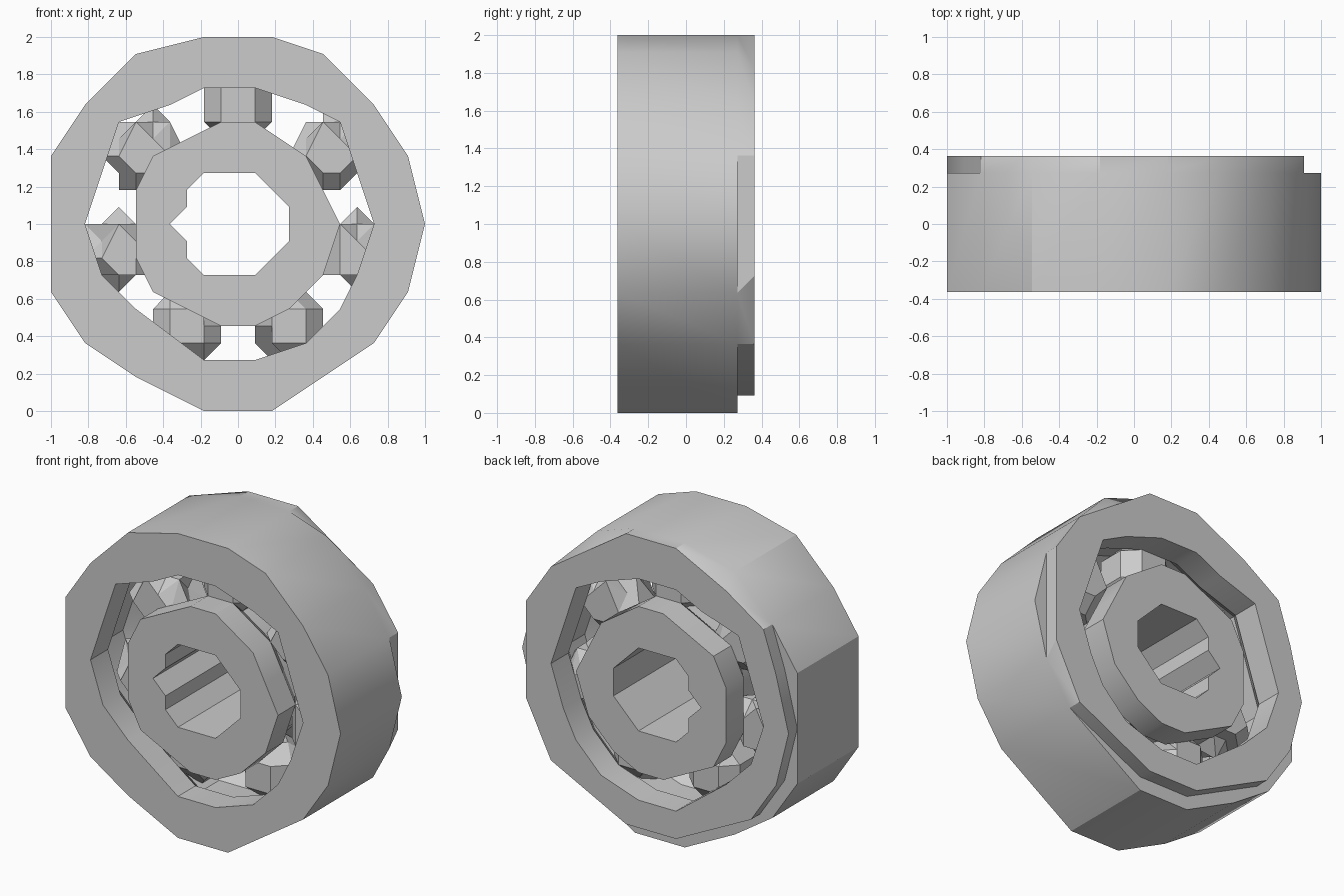
import bpy, bmesh, math
from mathutils import Vector

if "Cube" in bpy.data.objects:
    bpy.data.objects.remove(bpy.data.objects["Cube"], do_unlink=True)

GRID = 1 / 11          # all coordinates below are whole grid steps
HALF = 4               # half the bearing width

steel = bpy.data.materials.new("grey_steel")
steel.use_nodes = True
colour = (0.6, 0.6, 0.6, 1)
steel.diffuse_color = colour
steel.node_tree.nodes["Principled BSDF"].inputs["Base Color"].default_value = colour


def finish(name, bm, smooth):
    """Weld, scale from grid steps to units and link the part."""
    bmesh.ops.remove_doubles(bm, verts=bm.verts, dist=0.01)
    bmesh.ops.recalc_face_normals(bm, faces=bm.faces)
    for v in bm.verts:
        v.co = (v.co + Vector((0, 0, 11))) * GRID
    mesh = bpy.data.meshes.new(name)
    bm.to_mesh(mesh)
    bm.free()
    mesh.materials.append(steel)
    obj = bpy.data.objects.new(name, mesh)
    bpy.context.collection.objects.link(obj)
    if smooth:
        bpy.ops.object.select_all(action='DESELECT')
        obj.select_set(True)
        bpy.context.view_layer.objects.active = obj
        bpy.ops.object.shade_smooth_by_angle(angle=math.radians(30))


def wall(bm, sections):
    """Loft a tube through (y, outline) sections, return its end loops."""
    loops = [[bm.verts.new((x, y, z)) for x, z in pts] for y, pts in sections]
    for a, b in zip(loops, loops[1:]):
        for i in range(len(a)):
            j = (i + 1) % len(a)
            bm.faces.new((a[i], a[j], b[j], b[i]))
    return loops[0], loops[-1]


def ring(name, outside, inside):
    """Two tubes joined by flat end faces."""
    bm = bmesh.new()
    ends = zip(wall(bm, outside), wall(bm, inside))
    for (outer, inner), side in zip(ends, (-1, 1)):
        edges = [bm.edges.get((l[i - 1], l[i])) for l in (outer, inner) for i in range(len(l))]
        bmesh.ops.triangle_fill(bm, edges=edges, use_beauty=True, normal=(0, side, 0))
    finish(name, bm, True)


def grooved(pts, factor):
    """Race wall whose middle is scaled to hold the balls."""
    mid = [(x * factor, z * factor) for x, z in pts]
    return [(-HALF, pts), (-2, pts), (-1, mid), (1, mid), (2, pts), (HALF, pts)]


# Outer ring: front outline, stepped and partly chamfered rear rim
front = [(-2, 11), (2, 11), (5, 10), (8, 7), (10, 4), (11, 0), (10, -4), (8, -7), (2, -11),
         (-2, -11), (-6, -9), (-9, -7), (-11, -4), (-11, 0), (-11, 4), (-9, 7), (-6, 10)]
rear = [(-2, 11), (2, 11), (5, 9), (8, 7), (10, 4), (10, 0), (10, -3), (8, -7), (2, -10),
        (-2, -10), (-6, -8), (-8, -7), (-10, -4), (-11, 0), (-10, 4), (-9, 7), (-6, 9)]
chamfered = {2, 6, 16}
step = [front[i] if i in chamfered else p for i, p in enumerate(rear)]
outer_bore = [(-2, 8), (1, 8), (4, 7), (6, 6), (8, 0), (7, -3), (6, -5), (4, -7), (1, -8),
              (-2, -8), (-6, -5), (-8, -3), (-9, 0), (-7, 6), (-4, 7)]
ring("outer_ring", [(-HALF, front), (3, front), (3, step), (HALF, rear)],
     grooved(outer_bore, 1.1))

# Inner ring with a keyed shaft hole
inner_rim = [(-1, 6), (1, 6), (4, 4), (5, 2), (6, 0), (5, -3), (3, -5), (1, -6),
             (-1, -6), (-5, -4), (-6, -2), (-6, 2), (-5, 4)]
shaft_hole = [(-2, 3), (1, 3), (3, 1), (3, -1), (1, -3), (-2, -3), (-3, -2), (-3, -1),
              (-4, 0), (-3, 1), (-3, 2)]
ring("inner_ring", grooved(inner_rim, 0.87), [(-HALF, shaft_hole), (HALF, shaft_hole)])

# Seven coarse balls, snapped to the grid
BALLS = 7
for k in range(BALLS):
    a = math.pi / 2 + k * math.tau / BALLS
    centre = Vector((math.cos(a), 0, math.sin(a))) * 7
    bm = bmesh.new()
    bmesh.ops.create_icosphere(bm, subdivisions=2, radius=2.2)
    for v in bm.verts:
        v.co = Vector([round(c) for c in v.co + centre])
    finish(f"ball_{k + 1}", bm, False)
